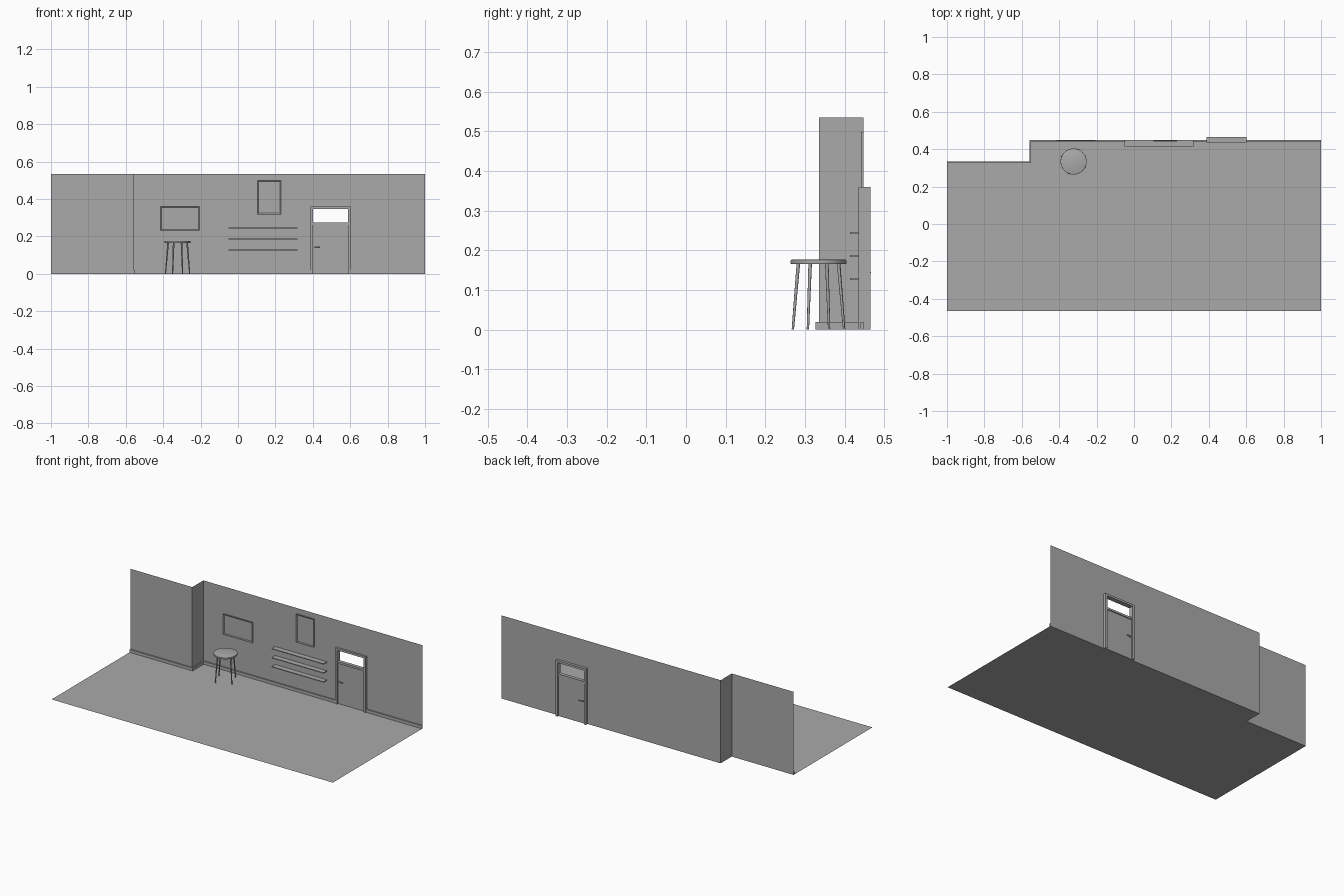
import bpy, bmesh, math
from mathutils import Vector

cube = bpy.data.objects.get("Cube")
if cube:
    bpy.data.objects.remove(cube, do_unlink=True)

grey = bpy.data.materials.new("plain_grey")
grey.use_nodes = True
colour = (0.4, 0.4, 0.4, 1)
grey.diffuse_color = colour
grey.node_tree.nodes["Principled BSDF"].inputs["Base Color"].default_value = colour

LEFT_Y, BACK_Y, FRONT_Y = 0.335, 0.448, -0.465
STEP_X, HEIGHT = -0.56, 0.534
DOOR_L, DOOR_R, DOOR_TOP = 0.387, 0.602, 0.359
JAMB = 0.013


def finish(name, bm, smooth=False):
    mesh = bpy.data.meshes.new(name)
    bm.to_mesh(mesh)
    bm.free()
    mesh.materials.append(grey)
    obj = bpy.data.objects.new(name, mesh)
    bpy.context.collection.objects.link(obj)
    if smooth:
        bpy.ops.object.select_all(action="DESELECT")
        obj.select_set(True)
        bpy.context.view_layer.objects.active = obj
        bpy.ops.object.shade_smooth_by_angle()
    return obj


def add_box(bm, x, y, z):
    verts = bmesh.ops.create_cube(bm, size=1)["verts"]
    for v in verts:
        v.co = Vector([a + (b - a) * (c + 0.5) for (a, b), c in zip((x, y, z), v.co)])


def box(name, x, y, z):
    bm = bmesh.new()
    add_box(bm, x, y, z)
    return finish(name, bm)


def prism(name, outline, height):
    bm = bmesh.new()
    face = bm.faces.new([bm.verts.new((x, y, 0)) for x, y in outline])
    if height:
        top = bmesh.ops.extrude_face_region(bm, geom=[face])["geom"]
        bmesh.ops.translate(bm, vec=(0, 0, height),
                            verts=[g for g in top if isinstance(g, bmesh.types.BMVert)])
        bmesh.ops.recalc_face_normals(bm, faces=bm.faces)
    return finish(name, bm)


def rod(name, start, end, r1, r2, segments=12):
    start, end = Vector(start), Vector(end)
    axis = end - start
    bm = bmesh.new()
    bmesh.ops.create_cone(bm, cap_ends=True, segments=segments, radius1=r1,
                          radius2=r2, depth=axis.length)
    bmesh.ops.rotate(bm, verts=bm.verts, cent=(0, 0, 0),
                     matrix=axis.to_track_quat("Z", "Y").to_matrix())
    bmesh.ops.translate(bm, verts=bm.verts, vec=(start + end) / 2)
    return finish(name, bm, smooth=True)


# Floor, following the stepped wall
wall_line = [(-1, LEFT_Y), (STEP_X, LEFT_Y), (STEP_X, BACK_Y), (1, BACK_Y)]
prism("floor", [(-1, FRONT_Y), (1, FRONT_Y)] + wall_line[::-1], 0)

# Wall sheet with the doorway left open
bm = bmesh.new()
line = wall_line[:3] + [(DOOR_L + 0.005, BACK_Y), (DOOR_R - 0.005, BACK_Y)] + wall_line[3:]
levels = [0, DOOR_TOP - 0.005, HEIGHT]
grid = [[bm.verts.new((x, y, z)) for z in levels] for x, y in line]
for i in range(len(line) - 1):
    for j in range(2):
        if (i, j) != (3, 0):
            bm.faces.new((grid[i][j], grid[i + 1][j], grid[i + 1][j + 1], grid[i][j + 1]))
finish("wall", bm)

# Skirting boards either side of the door
T, SKIRT = 0.008, 0.019
prism("skirting_right_of_step",
      [(-1, LEFT_Y), (-1, LEFT_Y - T), (STEP_X + T, LEFT_Y - T), (STEP_X + T, BACK_Y - T),
       (DOOR_L, BACK_Y - T), (DOOR_L, BACK_Y), (STEP_X, BACK_Y), (STEP_X, LEFT_Y)], SKIRT)
box("skirting_beside_door", (DOOR_R, 1), (BACK_Y - T, BACK_Y), (0, SKIRT))

# Door frame, transom bar, door leaf and handle
FRAME_Y = (0.435, 0.465)
bm = bmesh.new()
add_box(bm, (DOOR_L, DOOR_L + JAMB), FRAME_Y, (0, DOOR_TOP))
add_box(bm, (DOOR_R - JAMB, DOOR_R), FRAME_Y, (0, DOOR_TOP))
add_box(bm, (DOOR_L + JAMB, DOOR_R - JAMB), FRAME_Y, (DOOR_TOP - JAMB, DOOR_TOP))
finish("door_frame", bm)
box("transom_bar", (DOOR_L + JAMB, DOOR_R - JAMB), (0.439, 0.461), (0.26, 0.273))
box("door_leaf", (DOOR_L + JAMB, DOOR_R - JAMB), (0.446, 0.455), (0, 0.26))
for side, door_y, lever_y in (("front", 0.446, 0.438), ("back", 0.455, 0.463)):
    rod("handle_stem_" + side, (0.412, door_y, 0.144), (0.412, lever_y, 0.144), 0.004, 0.004)
    rod("handle_lever_" + side, (0.41, lever_y, 0.144), (0.438, lever_y, 0.144), 0.003, 0.003)


# Framed pictures with a recessed panel
def picture(name, x0, x1, z0, z1, rim=0.008):
    bm = bmesh.new()
    add_box(bm, (x0, x1), (BACK_Y - 0.007, BACK_Y - 0.0005), (z0, z1))
    bm.normal_update()
    front = [f for f in bm.faces if f.normal.y < -0.9]
    bmesh.ops.inset_region(bm, faces=front, thickness=rim)
    bmesh.ops.translate(bm, verts=front[0].verts, vec=(0, 0.004, 0))
    finish(name, bm)


picture("wide_picture", -0.415, -0.205, 0.23, 0.36)
picture("tall_picture", 0.105, 0.23, 0.318, 0.498)

# Wall shelves
for name, z in (("lower_shelf", 0.127), ("middle_shelf", 0.185), ("upper_shelf", 0.243)):
    box(name, (-0.05, 0.318), (0.414, BACK_Y), (z - 0.002, z + 0.003))

# Round stool with four splayed legs
CX, CY = -0.323, 0.334
bm = bmesh.new()
bmesh.ops.create_cone(bm, cap_ends=True, segments=32, radius1=0.07, radius2=0.07, depth=0.011)
rims = [e for e in bm.edges if abs(e.verts[0].co.z - e.verts[1].co.z) < 0.001]
bmesh.ops.bevel(bm, geom=rims, offset=0.002, segments=2, affect="EDGES", profile=0.5)
bmesh.ops.translate(bm, verts=bm.verts, vec=(CX, CY, 0.1705))
finish("stool_seat", bm, smooth=True)
for i in range(4):
    a = math.radians(-22.5 + 90 * i)
    c, s = math.cos(a), math.sin(a)
    rod(f"stool_leg_{i + 1}", (CX + 0.07 * c, CY + 0.07 * s, 0),
        (CX + 0.055 * c, CY + 0.055 * s, 0.166), 0.003, 0.0045)
